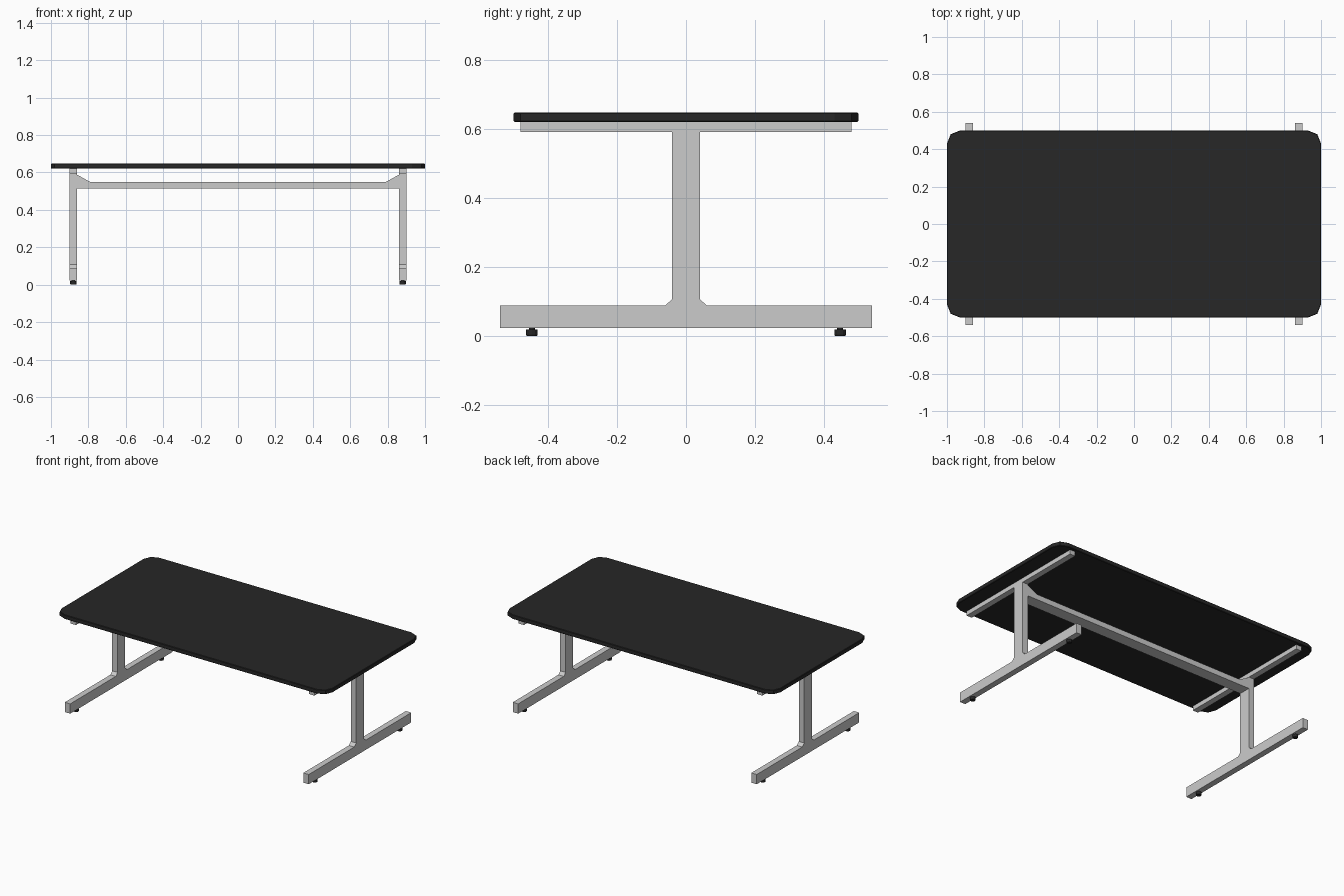
import bpy, bmesh

if "Cube" in bpy.data.objects:
    bpy.data.objects.remove(bpy.data.objects["Cube"])


def make_material(name, color):
    mat = bpy.data.materials.new(name)
    mat.diffuse_color = color
    mat.use_nodes = True
    mat.node_tree.nodes["Principled BSDF"].inputs["Base Color"].default_value = mat.diffuse_color
    return mat


black = make_material("black", (0.02, 0.02, 0.02, 1))


def finish(name, bm, mat=None, mirror=None, bevel=0):
    bmesh.ops.recalc_face_normals(bm, faces=bm.faces)
    mesh = bpy.data.meshes.new(name)
    bm.to_mesh(mesh)
    bm.free()
    ob = bpy.data.objects.new(name, mesh)
    bpy.context.collection.objects.link(ob)
    if mat:
        mesh.materials.append(mat)
    if bevel:
        mod = ob.modifiers.new("bevel", 'BEVEL')
        mod.width, mod.segments = bevel, 1
        mod.limit_method, mod.angle_limit = 'ANGLE', 1.0
    if mirror:
        mod = ob.modifiers.new("mirror", 'MIRROR')
        mod.use_axis = mirror
    return ob


def extrude(name, profile, axis, lo, hi, **kw):
    """Extrude a 2D profile along an axis; profile axes are the other two in order."""
    bm = bmesh.new()
    verts = []
    for a, b in profile:
        co = [a, b]
        co.insert(axis, lo)
        verts.append(bm.verts.new(co))
    face = bm.faces.new(verts)
    out = bmesh.ops.extrude_face_region(bm, geom=[face])
    move = [0, 0, 0]
    move[axis] = hi - lo
    bmesh.ops.translate(bm, vec=move,
                        verts=[v for v in out['geom'] if isinstance(v, bmesh.types.BMVert)])
    return finish(name, bm, **kw)


def rect(a, b, c, d):
    return [(a, c), (b, c), (b, d), (a, d)]


X, Y, Z = 0, 1, 2
BOTH = (True, False, False)

# table top with clipped, two-segment corners
corner = [(1, 0.43), (0.98, 0.48), (0.93, 0.5)]
outline = (corner + [(-x, y) for x, y in reversed(corner)]
           + [(-x, -y) for x, y in corner] + [(x, -y) for x, y in reversed(corner)])
extrude("table_top", outline, Z, 0.62, 0.648, mat=black, bevel=0.003)

# end frames: floor rail and column in one profile with small flared fillets
half = [(0.54, 0.023), (0.54, 0.088), (0.06, 0.088), (0.04, 0.107), (0.04, 0.591)]
leg = half + [(-y, z) for y, z in reversed(half)]
extrude("leg", leg, X, 0.86, 0.90, mirror=BOTH)

# rails under the top
extrude("top_rail", rect(-0.48, 0.48, 0.591, 0.62), X, 0.86, 0.90, mirror=BOTH)

# cross beam with sloped ends
beam = [(-0.86, 0.513), (0.86, 0.513), (0.86, 0.588), (0.79, 0.549),
        (-0.79, 0.549), (-0.86, 0.588)]
extrude("cross_beam", beam, Y, -0.04, 0.04)

# levelling pads: short stem and chamfered disc
bm = bmesh.new()
for r1, r2, lo, hi in [(0.015, 0.017, 0, 0.004), (0.017, 0.017, 0.004, 0.019),
                       (0.009, 0.009, 0.019, 0.024)]:
    made = bmesh.ops.create_cone(bm, cap_ends=True, segments=12,
                                 radius1=r1, radius2=r2, depth=hi - lo)
    bmesh.ops.translate(bm, verts=made['verts'], vec=(0.88, 0.447, (lo + hi) / 2))
finish("levelling_pad", bm, mat=black, mirror=(True, True, False))
